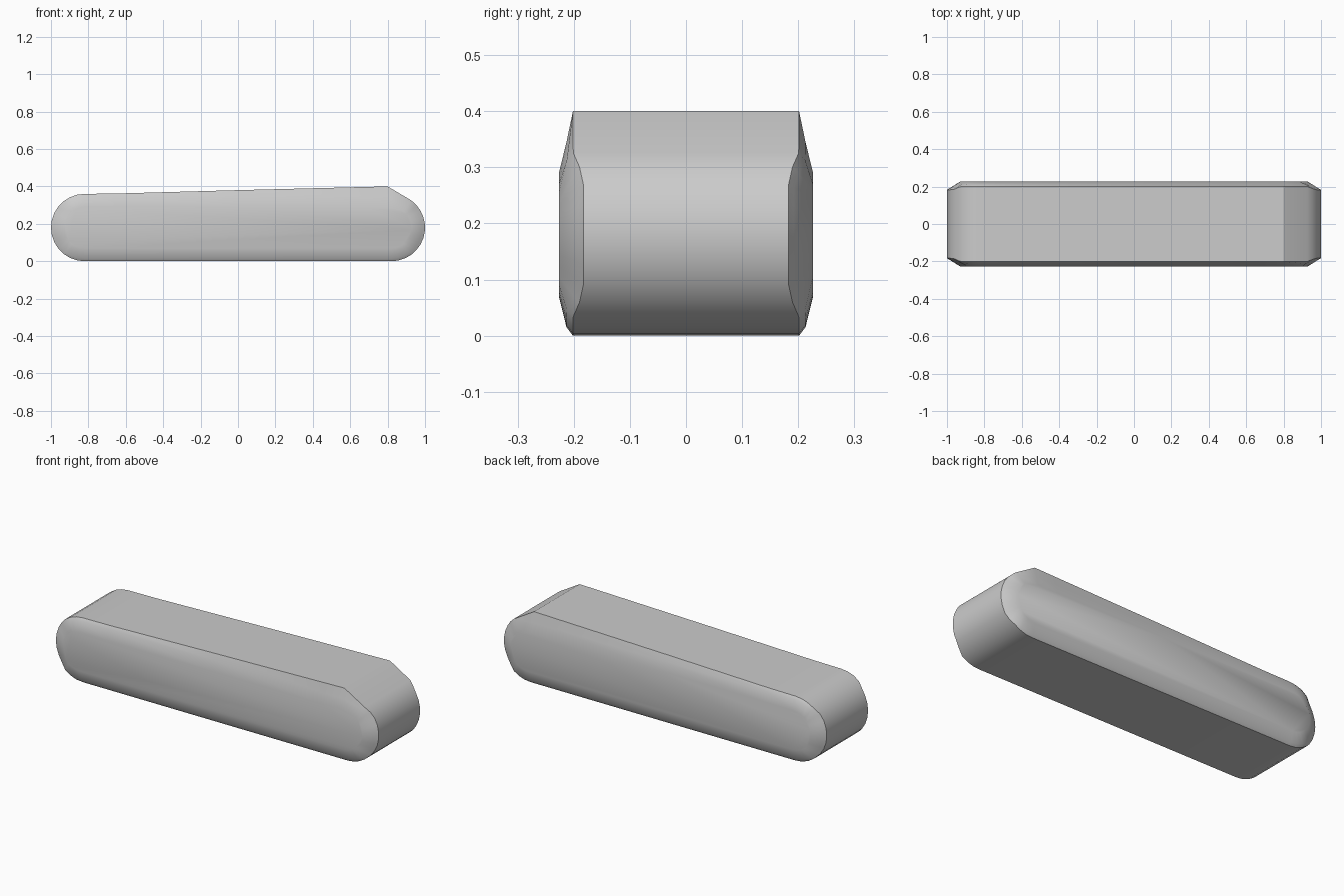
import bpy, bmesh, math

cube = bpy.data.objects.get("Cube")
if cube:
    bpy.data.objects.remove(cube, do_unlink=True)

MID_Z, CORE_X, RADIUS = 0.18, 0.82, 0.18


def arc(cx, start, end, steps):
    angles = [math.radians(start + (end - start) * i / steps) for i in range(steps + 1)]
    return [(cx + RADIUS * math.cos(a), MID_Z + RADIUS * math.sin(a)) for a in angles]


# Side profile: round left end, gently rising top, sloped right shoulder
profile = arc(CORE_X, -90, 54, 12) + [(0.8, 0.4), (0.68, 0.397), (0.0, 0.38), (-0.65, 0.362)]
profile += arc(-CORE_X, 90, 270, 14)


def ring(bm, side, reach, flat_y, tip_y):
    """Profile pulled in towards the core line, narrower in y at the round tips."""
    verts = []
    for x, z in profile:
        core = max(-CORE_X, min(CORE_X, x))
        dx, dz = x - core, z - MID_Z
        length = math.hypot(dx, dz)
        k = min(1, reach / length)
        tip = max(0, min(1, (0.147 - abs(dz)) / 0.042)) if abs(dx) > 0 else 0
        y = flat_y + (tip_y - flat_y) * tip
        verts.append(bm.verts.new((core + dx * k, side * y, MID_Z + dz * k)))
    return verts


bm = bmesh.new()
rings = []
for side in (-1, 1):
    layers = [ring(bm, side, 0.11, 0.2265, 0.2265),
              ring(bm, side, 0.165, 0.213, 0.192),
              ring(bm, side, 1.0, 0.2015, 0.183)]
    rings += layers if side < 0 else layers[::-1]

# Skin between rings, then cap both flat sides
count = len(profile)
for a, b in zip(rings, rings[1:]):
    for i in range(count):
        j = (i + 1) % count
        bm.faces.new((a[i], a[j], b[j], b[i]))
bm.faces.new(rings[0])
bm.faces.new(rings[-1])
bmesh.ops.recalc_face_normals(bm, faces=bm.faces)

# Smooth surfaces with crisp rims where the chamfers meet the band
for f in bm.faces:
    f.smooth = True
for rim in (rings[2], rings[3]):
    for i in range(count):
        edge = bm.edges.get((rim[i], rim[(i + 1) % count]))
        edge.smooth = False
shoulder = 13
bm.edges.get((rings[2][shoulder], rings[3][shoulder])).smooth = False

mesh = bpy.data.meshes.new("rounded_bar")
bm.to_mesh(mesh)
bm.free()
bar = bpy.data.objects.new("rounded_bar", mesh)
bpy.context.collection.objects.link(bar)

grey = bpy.data.materials.new("light_grey")
grey.use_nodes = True
colour = (0.6, 0.6, 0.6, 1)
grey.diffuse_color = colour
grey.node_tree.nodes["Principled BSDF"].inputs["Base Color"].default_value = colour
mesh.materials.append(grey)
